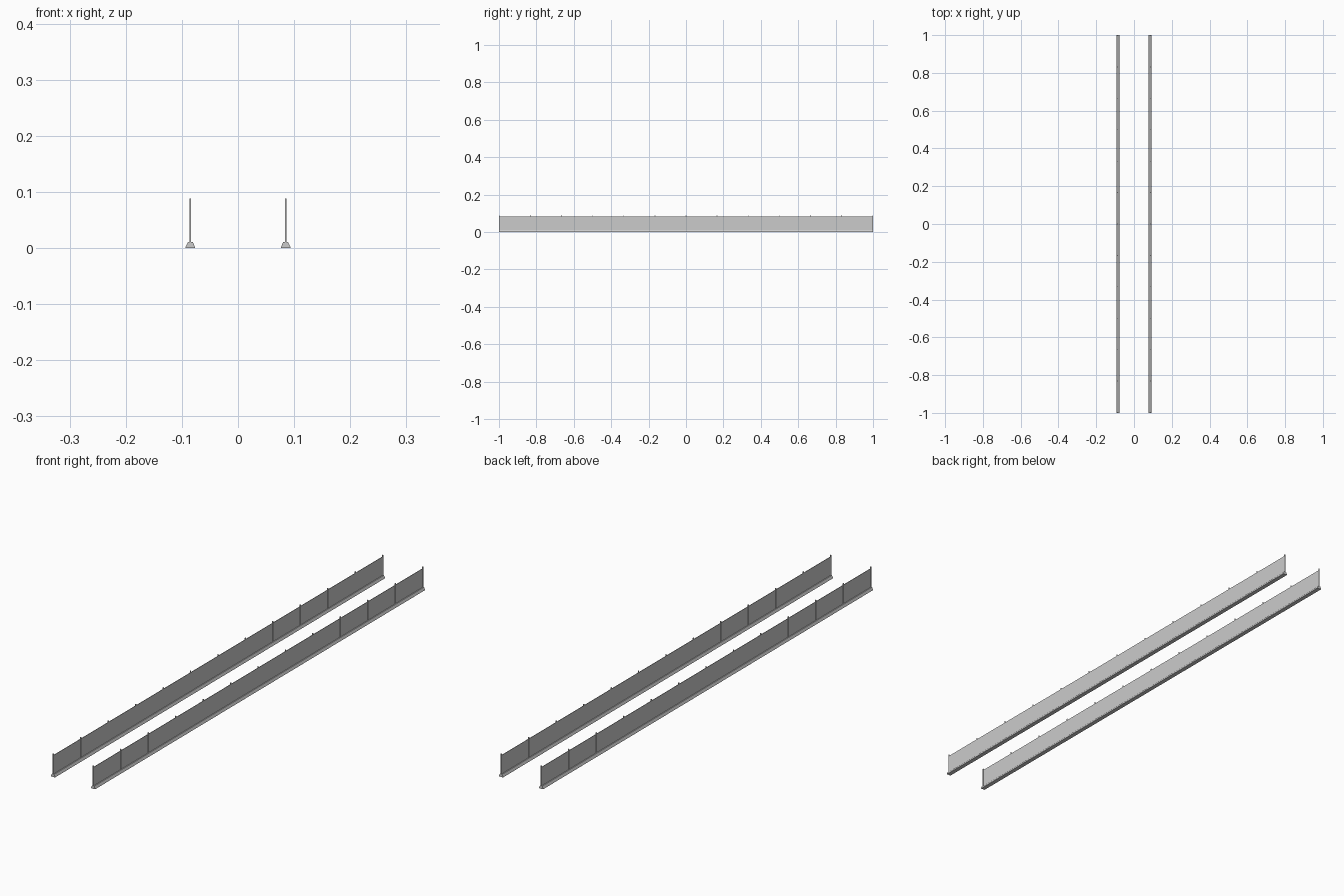
import bpy, bmesh

if "Cube" in bpy.data.objects:
    bpy.data.objects.remove(bpy.data.objects["Cube"])

RAIL_X = 0.085
PANELS = 12
POST = 0.004
PITCH = (2.0 - POST) / PANELS


def mesh_object(name, bm):
    bmesh.ops.recalc_face_normals(bm, faces=bm.faces)
    me = bpy.data.meshes.new(name)
    bm.to_mesh(me)
    bm.free()
    ob = bpy.data.objects.new(name, me)
    bpy.context.collection.objects.link(ob)
    return ob


def add_box(bm, centre, size):
    vs = bmesh.ops.create_cube(bm, size=1)["verts"]
    bmesh.ops.scale(bm, vec=size, verts=vs)
    bmesh.ops.translate(bm, vec=centre, verts=vs)


def extrude_y(bm, profile, y0, y1):
    face = bm.faces.new([bm.verts.new((x, y0, z)) for x, z in profile])
    geo = bmesh.ops.extrude_face_region(bm, geom=[face])["geom"]
    moved = [g for g in geo if isinstance(g, bmesh.types.BMVert)]
    bmesh.ops.translate(bm, vec=(0, y1 - y0, 0), verts=moved)


for side, sx in (("left", -RAIL_X), ("right", RAIL_X)):
    # bevelled footing strip along the whole length
    bm = bmesh.new()
    extrude_y(bm, [(sx - 0.0085, 0), (sx + 0.0085, 0), (sx + 0.0085, 0.002),
                   (sx + 0.0045, 0.0105), (sx - 0.0045, 0.0105), (sx - 0.0085, 0.002)], -1, 1)
    mesh_object(side + "_footing", bm)

    # slim upright posts
    bm = bmesh.new()
    for i in range(PANELS + 1):
        add_box(bm, (sx, -1 + POST / 2 + i * PITCH, 0.0465), (0.0032, POST, 0.083))
    mesh_object(side + "_posts", bm)

    # thin wall panels between the posts
    bm = bmesh.new()
    for i in range(PANELS):
        add_box(bm, (sx, -1 + POST / 2 + (i + 0.5) * PITCH, 0.0435),
                (0.0018, PITCH - POST, 0.077))
    mesh_object(side + "_panels", bm)
